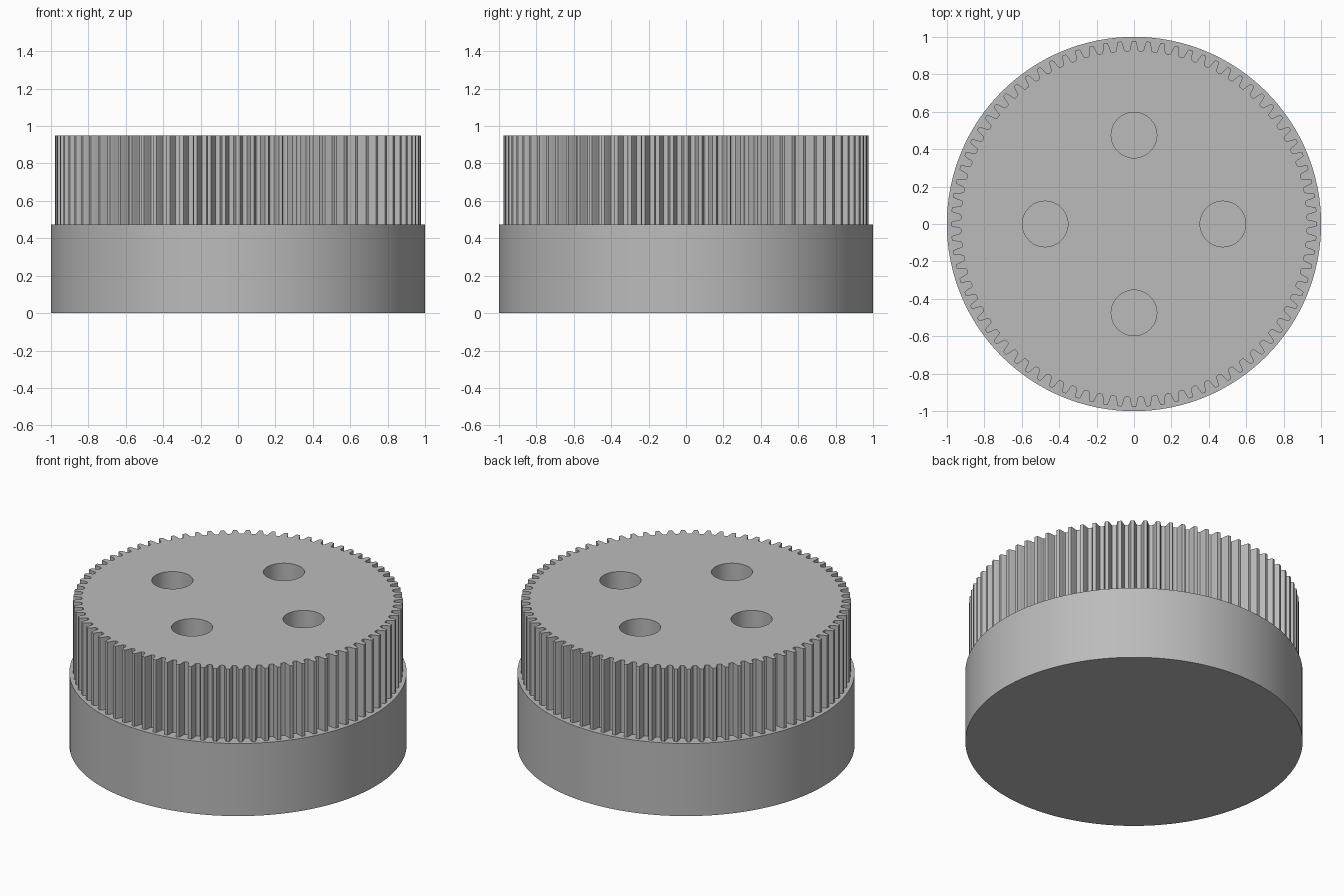
import bpy, math

if "Cube" in bpy.data.objects:
    bpy.data.objects.remove(bpy.data.objects["Cube"])

grey = bpy.data.materials.new("plain grey")
grey.diffuse_color = (0.5, 0.5, 0.5, 1)
grey.use_nodes = True
grey.node_tree.nodes["Principled BSDF"].inputs["Base Color"].default_value = grey.diffuse_color

TEETH = 80
HALF = 0.475                      # height of the base and of the gear
ROOT, TIP = 0.925, 0.977


def finish(obj, name):
    obj.name = name
    obj.data.materials.clear()
    obj.data.materials.append(grey)
    bpy.ops.object.select_all(action='DESELECT')
    obj.select_set(True)
    bpy.context.view_layer.objects.active = obj
    bpy.ops.object.shade_smooth_by_angle(angle=math.radians(25))


def add_loop(curve, points):
    spline = curve.splines.new('POLY')
    spline.points.add(len(points) - 1)
    for p, (r, a, cx, cy) in zip(spline.points, points):
        p.co = (cx + r * math.cos(a), cy + r * math.sin(a), 0, 1)
    spline.use_cyclic_u = True


# Round base
bpy.ops.mesh.primitive_cylinder_add(vertices=128, radius=1, depth=HALF, location=(0, 0, HALF / 2))
finish(bpy.context.object, "round_base")

# Gear outline: one tooth as (fraction of pitch, radius), repeated around
depth = TIP - ROOT
half_tooth = [(0.13, 1.0), (0.19, 0.78), (0.24, 0.5), (0.28, 0.22), (0.33, 0.06), (0.42, 0.0)]
tooth = [(-f, h) for f, h in reversed(half_tooth)] + half_tooth
pitch = 2 * math.pi / TEETH
curve = bpy.data.curves.new("gear_profile", 'CURVE')
curve.dimensions = '2D'
curve.fill_mode = 'BOTH'
curve.extrude = HALF / 2
add_loop(curve, [(ROOT + h * depth, (i + f) * pitch, 0, 0) for i in range(TEETH) for f, h in tooth])

# Four round holes through the gear
for k in range(4):
    a = k * math.pi / 2
    add_loop(curve, [(0.122, j * math.pi / 24, 0.475 * math.cos(a), 0.475 * math.sin(a)) for j in range(48)])

gear = bpy.data.objects.new("toothed_gear", curve)
bpy.context.collection.objects.link(gear)
gear.location.z = HALF * 1.5
bpy.ops.object.select_all(action='DESELECT')
gear.select_set(True)
bpy.context.view_layer.objects.active = gear
bpy.ops.object.convert(target='MESH')
gear = bpy.context.object

# Weld the caps to the walls
bpy.ops.object.mode_set(mode='EDIT')
bpy.ops.mesh.select_all(action='SELECT')
bpy.ops.mesh.remove_doubles(threshold=0.0001)
bpy.ops.mesh.normals_make_consistent(inside=False)
bpy.ops.object.mode_set(mode='OBJECT')
finish(gear, "toothed_gear")
